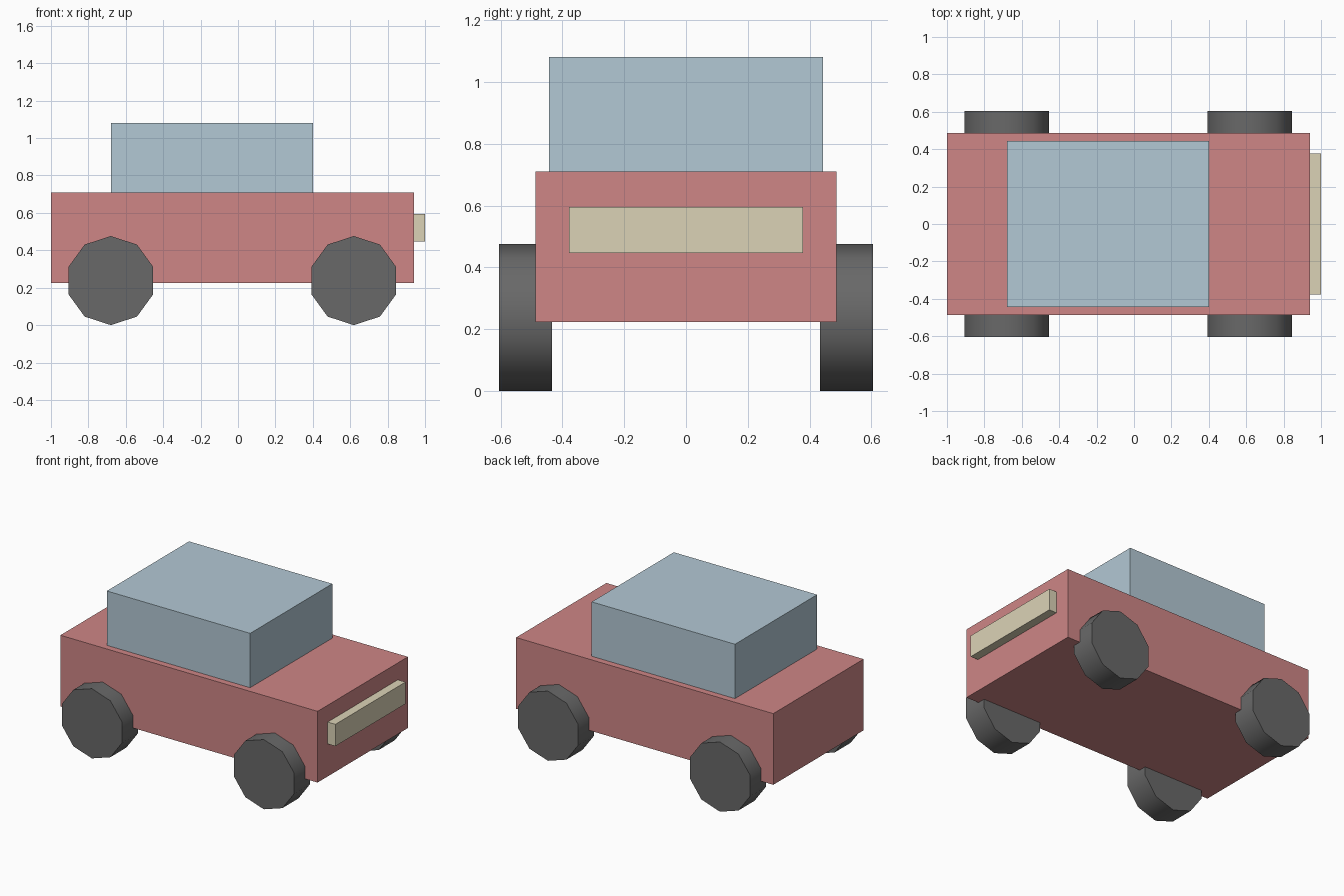
import bpy
from math import radians, pi

if "Cube" in bpy.data.objects:
    bpy.data.objects.remove(bpy.data.objects["Cube"])


def material(name, rgb):
    mat = bpy.data.materials.new(name)
    mat.diffuse_color = (*rgb, 1)
    mat.use_nodes = True
    mat.node_tree.nodes["Principled BSDF"].inputs["Base Color"].default_value = mat.diffuse_color
    return mat


RED = material("red paint", (0.62, 0.24, 0.24))
GLASS = material("pale blue", (0.45, 0.58, 0.66))
CREAM = material("cream", (0.71, 0.65, 0.47))
RUBBER = material("dark rubber", (0.14, 0.14, 0.14))


def box(name, x, y, z, mat):
    """Box from (min, max) pairs."""
    bpy.ops.mesh.primitive_cube_add(size=1, location=[sum(r) / 2 for r in (x, y, z)])
    ob = bpy.context.object
    ob.name = name
    ob.scale = [r[1] - r[0] for r in (x, y, z)]
    bpy.ops.object.transform_apply(location=False, rotation=False, scale=True)
    ob.data.materials.append(mat)


def wheel(name, x, y):
    """Ten-sided wheel with a corner at the bottom, smooth tread, flat caps."""
    bpy.ops.mesh.primitive_cylinder_add(vertices=10, radius=0.238, depth=0.172,
                                        location=(x, y, 0.238), rotation=(pi / 2, 0, 0))
    ob = bpy.context.object
    ob.name = name
    bpy.ops.object.transform_apply(location=False, rotation=True, scale=False)
    bpy.ops.object.shade_smooth_by_angle(angle=radians(40))
    ob.data.materials.append(RUBBER)


# Body, cabin and the light bar on the nose
box("body", (-1.0, 0.942), (-0.487, 0.487), (0.224, 0.71), RED)
box("cabin", (-0.68, 0.402), (-0.443, 0.443), (0.71, 1.081), GLASS)
box("light_bar", (0.942, 1.0), (-0.378, 0.378), (0.446, 0.595), CREAM)

# Four wheels, partly sunk into the body
for end, x in (("rear", -0.68), ("front", 0.619)):
    for side, y in (("right", -0.519), ("left", 0.519)):
        wheel(f"{end}_{side}_wheel", x, y)
